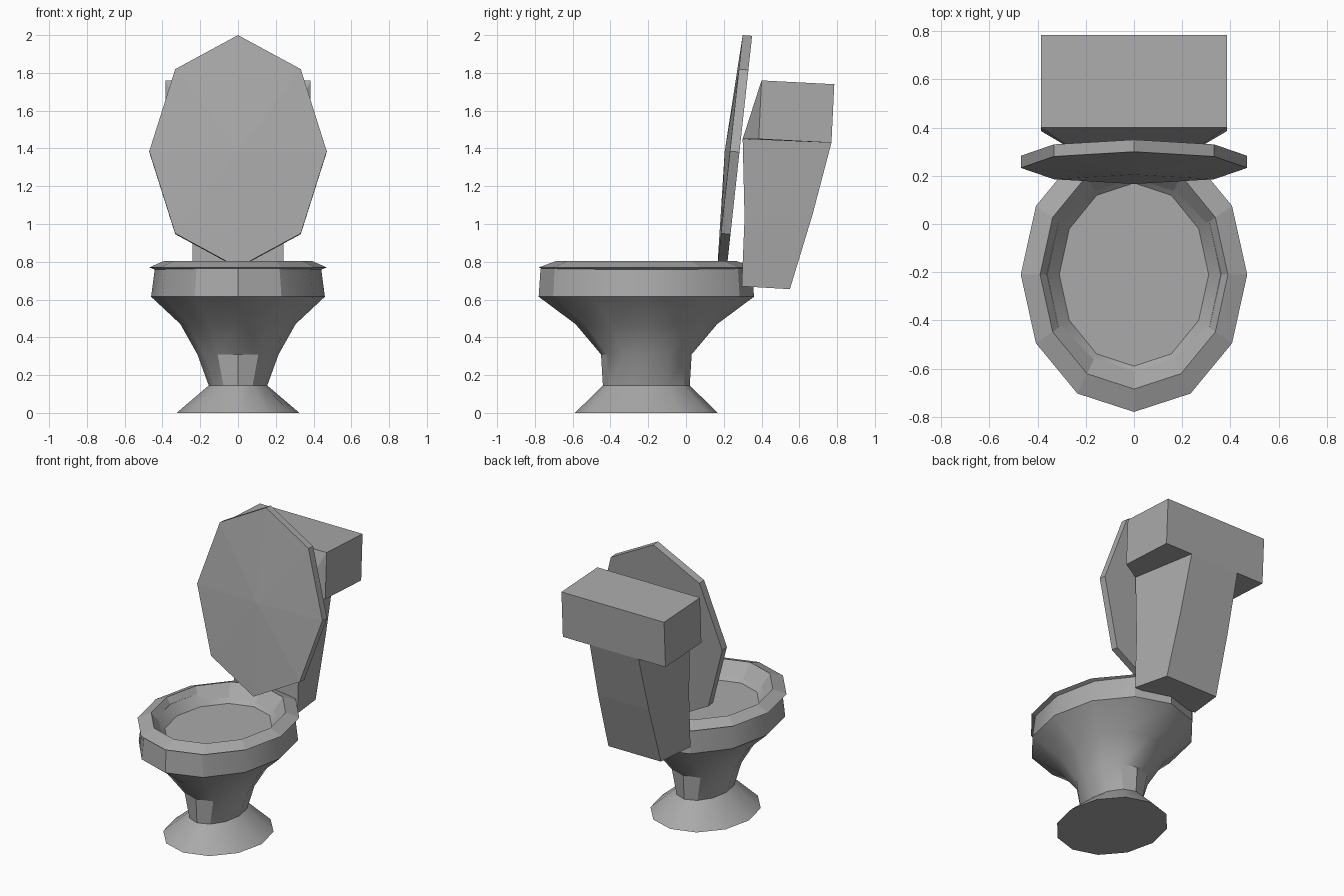
import bpy
import bmesh
import math

if "Cube" in bpy.data.objects:
    bpy.data.objects.remove(bpy.data.objects["Cube"], do_unlink=True)

ceramic = bpy.data.materials.new("grey ceramic")
ceramic.use_nodes = True
GREY = (0.4, 0.4, 0.4, 1)
ceramic.diffuse_color = GREY
ceramic.node_tree.nodes["Principled BSDF"].inputs["Base Color"].default_value = GREY


def finish(name, bm, smooth=False):
    bmesh.ops.recalc_face_normals(bm, faces=bm.faces)
    mesh = bpy.data.meshes.new(name)
    bm.to_mesh(mesh)
    bm.free()
    mesh.materials.append(ceramic)
    obj = bpy.data.objects.new(name, mesh)
    bpy.context.collection.objects.link(obj)
    if smooth:
        bpy.ops.object.select_all(action='DESELECT')
        obj.select_set(True)
        bpy.context.view_layer.objects.active = obj
        bpy.ops.object.shade_smooth_by_angle(angle=math.radians(30))
    return obj


def loft(bm, rings, closed=False):
    """Join rings of points with quads, capping the ends or closing the loop."""
    loops = [[bm.verts.new(p) for p in ring] for ring in rings]
    n = len(loops[0])
    pairs = list(zip(loops, loops[1:]))
    if closed:
        pairs.append((loops[-1], loops[0]))
    for low, high in pairs:
        for i in range(n):
            j = (i + 1) % n
            bm.faces.new((low[i], low[j], high[j], high[i]))
    if not closed:
        bm.faces.new(loops[0])
        bm.faces.new(loops[-1])
    return loops


def oval(rx, ry, z, cy=-0.21, sides=12):
    turn = 2 * math.pi / sides
    return [(rx * math.sin(i * turn), cy - ry * math.cos(i * turn), z) for i in range(sides)]


# Pedestal and bowl, with the water level as the last cap
bm = bmesh.new()
loft(bm, [oval(*r) for r in (
    (0.325, 0.378, 0), (0.155, 0.23, 0.145), (0.215, 0.24, 0.31),
    (0.305, 0.375, 0.47), (0.46, 0.57, 0.615), (0.44, 0.56, 0.765),
    (0.36, 0.45, 0.765), (0.31, 0.38, 0.70))])
finish("bowl", bm, True)

# Seat ring
bm = bmesh.new()
loft(bm, [oval(*r) for r in (
    (0.43, 0.53, 0.755), (0.47, 0.57, 0.77), (0.39, 0.475, 0.805),
    (0.33, 0.40, 0.72))], closed=True)
finish("seat", bm)

# Raised lid: leaning octagon with a slightly domed front
bm = bmesh.new()
front, back = [], []
for i in range(8):
    a = i * math.pi / 4
    x, up = 0.47 * math.sin(a), math.cos(a)
    y, z = 0.233 + 0.067 * up, 1.385 + 0.615 * up
    front.append((x, y, z))
    back.append((x, y + 0.05, z - 0.004))
loops = loft(bm, [front, back])
cap = next(f for f in bm.faces if set(f.verts) == set(loops[0]))
centre = bmesh.ops.poke(bm, faces=[cap])["verts"][0]
centre.co.y = 0.205
finish("lid", bm)


# Tank column: front y, front z, back y, back z, front half width, back half width
def section(fy, fz, by, bz, fw, bw):
    return [(-fw, fy, fz), (fw, fy, fz), (bw, by, bz), (-bw, by, bz)]


bm = bmesh.new()
loft(bm, [section(*s) for s in (
    (0.295, 0.67, 0.55, 0.655, 0.24, 0.197),
    (0.31, 1.03, 0.67, 1.05, 0.24, 0.19),
    (0.30, 1.45, 0.77, 1.43, 0.24, 0.183))])
finish("tank_column", bm)

# Cistern box: its front slopes down to meet the column
bm = bmesh.new()
W = 0.385
bottom = [(-0.24, 0.30, 1.45), (0.24, 0.30, 1.45), (W, 0.385, 1.45),
          (W, 0.77, 1.43), (-W, 0.77, 1.43), (-W, 0.385, 1.45)]
top = [(W, 0.40, 1.76), (W, 0.785, 1.74), (-W, 0.785, 1.74), (-W, 0.40, 1.76)]
b = [bm.verts.new(p) for p in bottom]
t = [bm.verts.new(p) for p in top]
for face in (b, t, (b[0], b[1], t[0], t[3]), (b[1], b[2], t[0]), (b[5], b[0], t[3]),
             (b[2], b[3], t[1], t[0]), (b[3], b[4], t[2], t[1]), (b[4], b[5], t[3], t[2])):
    bm.faces.new(face)
finish("cistern", bm)
